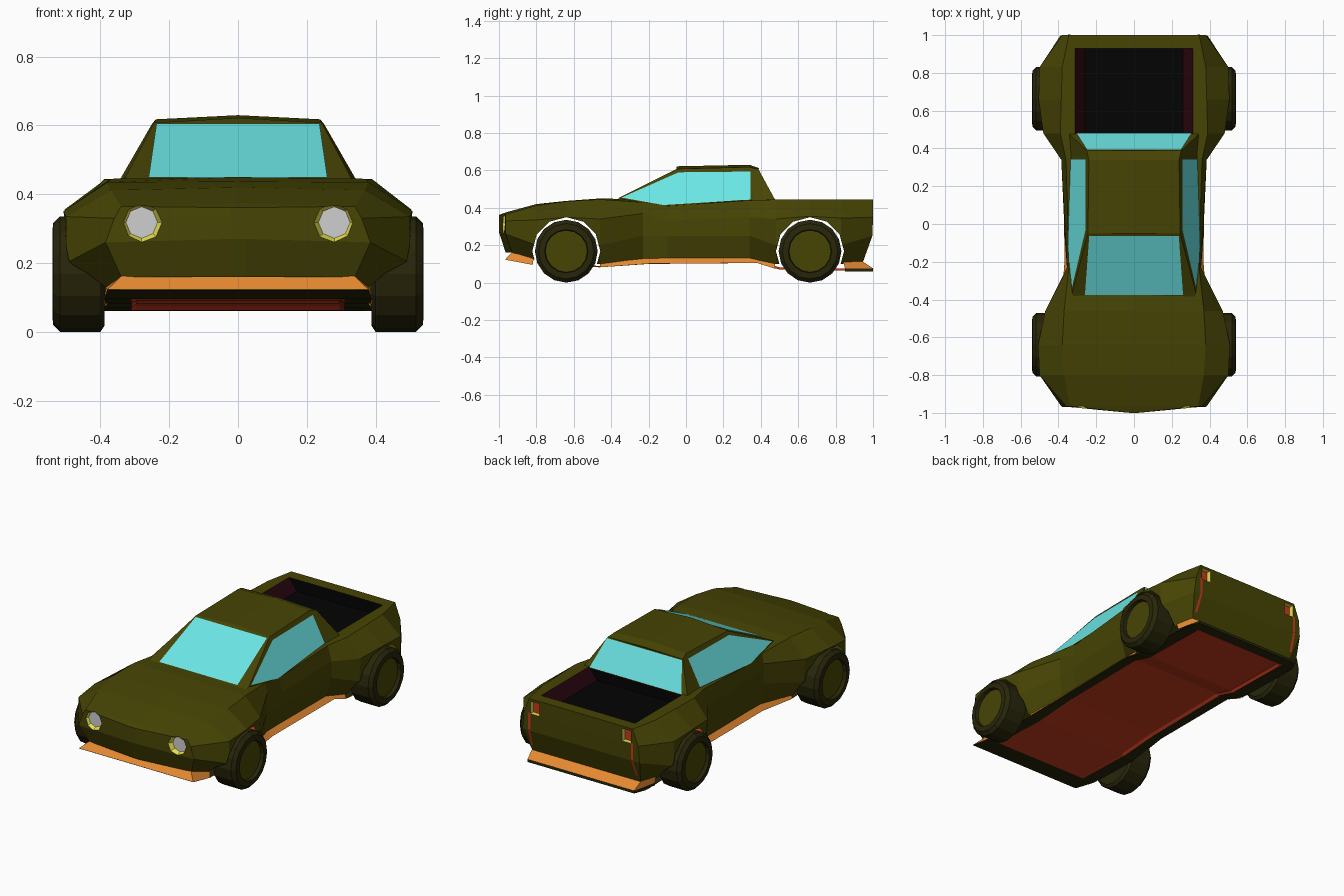
import bpy, bmesh, math
from mathutils import Vector

if "Cube" in bpy.data.objects:
    bpy.data.objects.remove(bpy.data.objects["Cube"])

def mat(name, *c):
    m = bpy.data.materials.new(name)
    m.diffuse_color = (*c, 1)
    m.use_nodes = True
    m.node_tree.nodes["Principled BSDF"].inputs["Base Color"].default_value = m.diffuse_color
    return m

BODY = mat("olive paint", .062, .058, .0012)
DARK = mat("dark olive rubber", .021, .019, .003)
GLASS = mat("aqua glass", .15, .79, .79)
ORANGE = mat("orange trim", .78, .25, .03)
BLACK = mat("bed black", .001, .001, .001)
MAROON = mat("bed maroon", .022, .002, .004)
LAMP = mat("lamp grey", .62, .62, .62)
YELLOW = mat("yellow", .8, .77, .08)
RED = mat("red", .58, .045, .013)

def make(name, verts, faces, mats, rule=None, fix=True):
    me = bpy.data.meshes.new(name)
    me.from_pydata([tuple(v) for v in verts], [], faces)
    bm = bmesh.new()
    bm.from_mesh(me)
    if fix:
        bmesh.ops.recalc_face_normals(bm, faces=bm.faces)
    bm.to_mesh(me)
    bm.free()
    for m in mats:
        me.materials.append(m)
    if rule:
        for p in me.polygons:
            p.material_index = rule(p)
    ob = bpy.data.objects.new(name, me)
    bpy.context.collection.objects.link(ob)
    return ob

def plate(name, pts, m, out, lift=.004):
    """Thin flat panel lifted slightly towards 'out'."""
    pts = [Vector(p) for p in pts]
    n = (pts[1] - pts[0]).cross(pts[2] - pts[0]).normalized()
    if n.dot(Vector(out)) < 0:
        n, pts = -n, pts[::-1]
    return make(name, [p + n * lift for p in pts], [list(range(len(pts)))], [m], fix=False)

def prism(name, a, b):
    """Solid between two matching rings, used as a cutter."""
    n = len(a)
    return make(name, a + b, [(i, (i + 1) % n, n + (i + 1) % n, n + i) for i in range(n)]
                + [list(range(n)), list(range(n, 2 * n))], [BODY])

# Body: half sections (y, centre z, then x,z of shoulder, fender, flank, sill)
SECTIONS = [
    (-1.00, .362, .02, .361, .02, .33, .02, .27, .02, .16),
    (-.965, .375, .34, .365, .36, .33, .385, .26, .34, .16),
    (-.80, .42, .37, .412, .50, .335, .50, .20, .38, .12),
    (-.64, .437, .38, .435, .508, .35, .508, .20, .39, .10),
    (-.46, .450, .37, .445, .47, .34, .46, .20, .38, .10),
    (-.23, .445, .345, .43, .355, .37, .355, .25, .342, .125),
    (-.10, .445, .346, .41, .36, .33, .365, .25, .342, .13),
    (.34, .445, .36, .44, .385, .35, .385, .25, .346, .13),
    (.48, .445, .39, .444, .48, .34, .47, .20, .38, .10),
    (.66, .445, .385, .444, .505, .355, .505, .20, .39, .10),
    (.83, .445, .38, .444, .50, .345, .50, .20, .39, .10),
    (1.00, .445, .345, .444, .38, .35, .39, .25, .36, .11)]
verts, faces = [], []
for y, zc, *p in SECTIONS:
    half = list(zip(p[::2], p[1::2]))
    ring = [(0, zc)] + half + [(-x, z) for x, z in half[::-1]]
    for x, z in ring:
        tuck = .36 * max(0, .26 - z) if abs(y) > .95 else 0   # ends tuck in below
        verts.append((x, y - math.copysign(tuck, y), z))
for i in range(len(SECTIONS) - 1):
    for j in range(9):
        k = (j + 1) % 9
        faces.append((i*9 + j, i*9 + k, i*9 + 9 + k, i*9 + 9 + j))
for b in (0, len(verts) - 9):
    faces.append((b, b + 1, b + 8))
    faces += [(b + j, b + j + 1, b + 8 - j, b + 9 - j) for j in (1, 2, 3)]
body = make("body", verts, faces, [BODY, DARK, BLACK, MAROON, LAMP, YELLOW, RED])

# Cutters: wheel arches, tapered cargo bed, lamp pockets
AXLES = (-.64, .663)
AZ, AR = .168, .182
def circle(r, n):
    return [(r * math.cos(a * math.tau / n), r * math.sin(a * math.tau / n)) for a in range(n)]
cutters = []
for ay in AXLES:
    c = circle(AR, 12)
    cutters.append(prism("arch_cutter", *[[(x, ay + u, AZ + v) for u, v in c] for x in (-.7, .7)]))
cutters.append(prism("bed_cutter", *[[(-w, .475, z), (w, .475, z), (w, .93, z), (-w, .93, z)]
                                     for w, z in ((.26, .375), (.32, .455))]))
for s in (1, -1):
    cutters.append(prism("headlight_cutter", *[[(s * .28 + u, y, .318 + v) for u, v in circle(r, 8)]
                                               for r, y in ((.046, -.953), (.076, -1.013))]))
    cutters.append(prism("tail_cutter", *[[(s * x, y, z) for x, z in ((.275, .355), (.335, .355), (.335, .43), (.275, .43))]
                                          for y in (.972, 1.1)]))
for c in cutters:
    c.hide_render = True
    mod = body.modifiers.new("cut", 'BOOLEAN')
    mod.operation, mod.solver, mod.object = 'DIFFERENCE', 'EXACT', c
dg = bpy.context.evaluated_depsgraph_get()
cut = bpy.data.meshes.new_from_object(body.evaluated_get(dg))
body.modifiers.clear()
body.data = cut
for c in cutters:
    bpy.data.objects.remove(c)

# Open the arch tunnels and underside of the shell, colour bed and lamp pockets
bm = bmesh.new()
bm.from_mesh(cut)
gone = [f for f in bm.faces if (f.normal.z < -.85 and f.calc_center_median().z < .15) or
        abs(f.normal.x) < .05 and any(
    all(AR * .94 < math.hypot(v.co.y - ay, v.co.z - AZ) < AR * 1.02 for v in f.verts) for ay in AXLES)]
bmesh.ops.delete(bm, geom=gone, context='FACES')
for f in bm.faces:
    c, n = f.calc_center_median(), f.normal
    f.material_index = 0
    if abs(c.x) < .315 and .47 < c.y < .935 and .36 < c.z < .443:
        f.material_index = 3 if abs(n.x) > .4 else 2
    if all(math.hypot(abs(v.co.x) - .28, v.co.z - .318) < .066 and v.co.y < -.94 for v in f.verts):
        f.material_index = 4 if n.y < -.97 and c.y > -.954 else 5
    if all(.274 < abs(v.co.x) < .336 and .354 < v.co.z < .431 and v.co.y > .97 for v in f.verts):
        f.material_index = 6 if n.y > .9 else 5
bm.to_mesh(cut)
bm.free()

# Cabin
def sx(z):
    return .333 - (z - .44) * .53
side = [(-.365, .45), (-.12, .41), (.36, .44), (.34, .618), (-.05, .608)]
verts = [(s * sx(z), y, z) for s in (1, -1) for y, z in side]
verts += [(.345, .478, .44), (.25, .388, .605), (-.345, .478, .44), (-.25, .388, .605),
          (0, -.05, .622), (0, .34, .63), (0, .39, .612), (.32, -.385, .44), (-.32, -.385, .44)]
faces = [(0, 1, 2, 3, 4), (5, 6, 7, 8, 9), (0, 4, 14, 9, 5), (4, 3, 15, 14), (9, 8, 15, 14),
         (2, 10, 11, 3), (7, 12, 13, 8), (3, 11, 16, 15), (8, 13, 16, 15), (10, 12, 13, 11), (11, 13, 16), (0, 5, 18, 17)]
make("cabin", verts, faces, [BODY])

# Windows
def wy(z):
    return -.365 + (z - .45) * .315 / .158
plate("windshield", [(.26, wy(.445), .445), (-.26, wy(.445), .445), (-.237, wy(.602), .602), (.237, wy(.602), .602)], GLASS, (0, -1, 1))
plate("rear_window", [(.305, .477, .442), (-.305, .477, .442), (-.25, .391, .6), (.25, .391, .6)], GLASS, (0, 1, 1))
for s in (1, -1):
    plate("side_window", [(s * sx(z), y, z) for y, z in
          ((-.345, .453), (-.12, .413), (.345, .442), (.345, .592), (-.04, .588))], GLASS, (s, 0, 0))

# Underside: dark rim around a slightly recessed red channel (y, rim z, half width, recess)
rows = [(-.968, .122, .38, 0), (-.82, .095, .388, 0), (-.46, .082, .385, .008), (-.2, .1, .365, .01),
        (.38, .105, .37, .01), (.5, .07, .385, .012), (.91, .063, .388, .012), (.935, .062, .385, 0), (1, .06, .355, 0)]
verts = [(x, y, z + (up if abs(x) < .3 else 0)) for y, z, w, up in rows for x in (-w, -.31, -.295, .295, .31, w)]
faces = [(i*6 + j, i*6 + j + 1, i*6 + j + 7, i*6 + j + 6) for i in range(len(rows) - 1) for j in range(5)]
make("floor_pan", verts, faces, [DARK, RED],
     lambda p: int(abs(p.center.x) < .305 and -.83 < p.center.y < .93), fix=False)

# Orange skirts: ribbons from upper to lower edge, dark band beneath at the rear
def ribbon(name, pairs, m):
    v = [p for pr in pairs for p in pr]
    make(name, v, [(i, i + 1, i + 3, i + 2) for i in range(0, len(v) - 2, 2)], [m])

ribbon("front_lip", [((s * a, ya, za), (s * b, yb, zb)) for s, a, ya, za, b, yb, zb in (
    (-1, .385, -.815, .128, .388, -.82, .095), (-1, .338, -.93, .163, .38, -.968, .123),
    (1, .338, -.93, .163, .38, -.968, .123), (1, .385, -.815, .128, .388, -.82, .095))], ORANGE)
REAR = ((-1, .39, .84, .388, .85), (-1, .362, .944, .355, 1), (1, .362, .944, .355, 1), (1, .39, .84, .388, .85))
ribbon("rear_lip", [((s * a, ya, .114), (s * b, yb, .076)) for s, a, ya, b, yb in REAR], ORANGE)
ribbon("rear_lip_edge", [((s * b, yb, .076), (s * b, yb, .06)) for s, a, ya, b, yb in REAR], DARK)
for s in (1, -1):
    ribbon("side_sill", [((s * x, y, zt), (s * xb, y, zb)) for x, xb, y, zt, zb in (
        (.376, .388, -.46, .104, .082), (.341, .368, -.2, .131, .101), (.345, .374, .38, .133, .105), (.376, .39, .475, .106, .075))], ORANGE)
    # Thin red strips below the tail lights
    plate("tail_strip", [(s * .335, 1, .26), (s * .35, 1, .26), (s * .35, 1, .36), (s * .335, 1, .36)], RED, (0, 1, 0)).location.y = -.003
    plate("tail_strip_lower", [(s * .342, .96, .15), (s * .357, .96, .15), (s * .35, 1, .26), (s * .335, 1, .26)], RED, (0, 1, -.3))

# Wheels: lathed profile (radius, x)
PROF = [(.09, .39), (.15, .388), (.168, .40), (.168, .518), (.148, .538), (.116, .54), (.112, .52)]
N = 16
for s in (1, -1):
    for ay in AXLES:
        verts = [(s * x, ay + u, .168 + v) for r, x in PROF for u, v in circle(r, N)]
        faces = [(i*N + a, i*N + (a + 1) % N, i*N + N + (a + 1) % N, i*N + N + a)
                 for i in range(len(PROF) - 1) for a in range(N)]
        faces += [list(range(N)), list(range(len(verts) - N, len(verts)))]
        make("wheel", verts, faces, [DARK, BODY],
             lambda p: int(abs(p.center.x) > .515 and len(p.vertices) == N))
